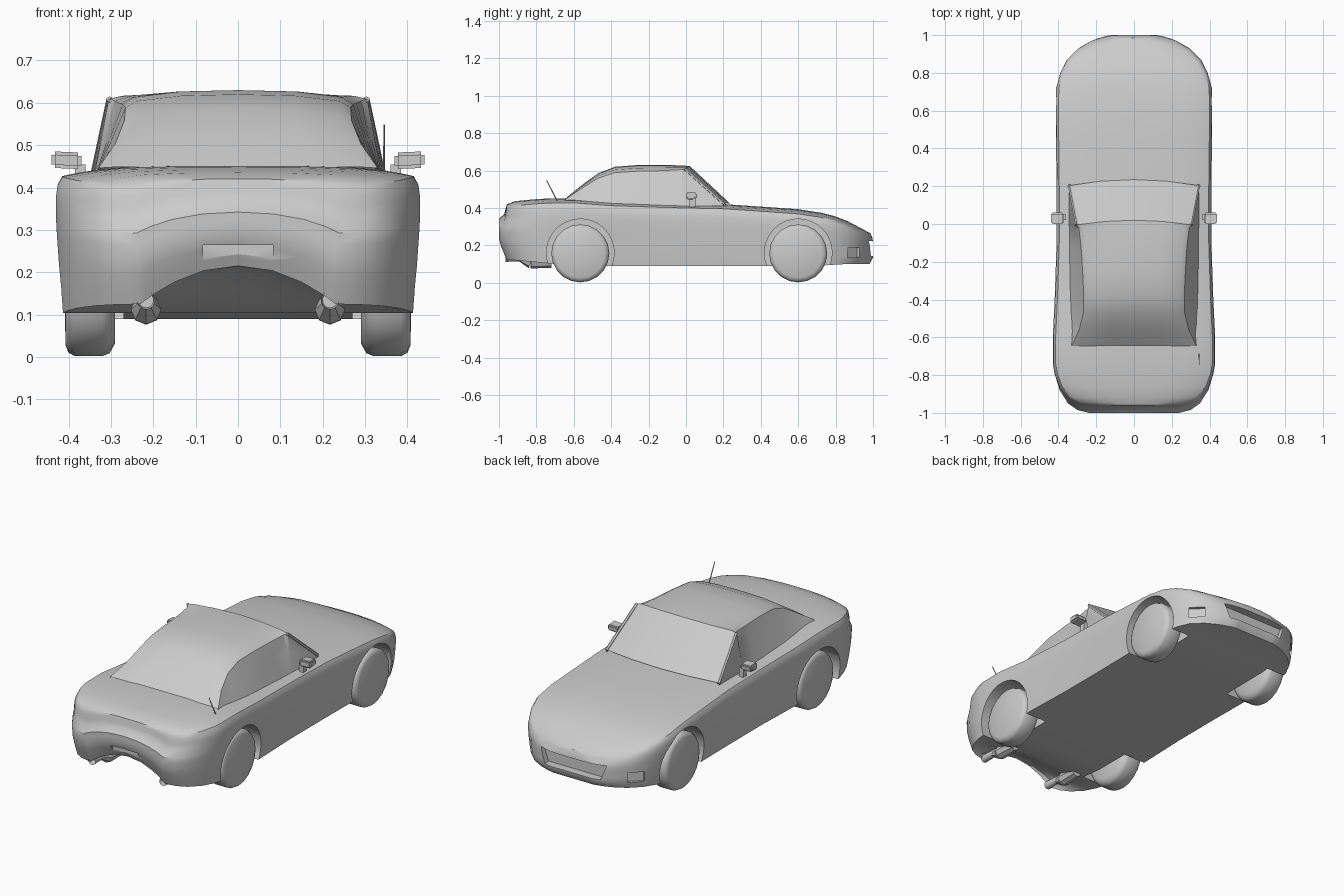
import bpy, bmesh, math
from mathutils import Vector, Matrix

cube = bpy.data.objects.get("Cube")
if cube:
    bpy.data.objects.remove(cube)

GREY = (0.6, 0.6, 0.6, 1)
mat = bpy.data.materials.new("plain grey")
mat.use_nodes = True
mat.diffuse_color = GREY
mat.node_tree.nodes["Principled BSDF"].inputs["Base Color"].default_value = GREY


def finish(bm, name, angle=35):
    bmesh.ops.recalc_face_normals(bm, faces=bm.faces)
    me = bpy.data.meshes.new(name)
    bm.to_mesh(me)
    bm.free()
    me.materials.append(mat)
    ob = bpy.data.objects.new(name, me)
    bpy.context.collection.objects.link(ob)
    smooth(ob, angle)
    return ob


def smooth(ob, angle):
    bpy.ops.object.select_all(action="DESELECT")
    ob.select_set(True)
    bpy.context.view_layer.objects.active = ob
    bpy.ops.object.shade_smooth_by_angle(angle=math.radians(angle))


def interp(table, t):
    for (a, va), (b, vb) in zip(table, table[1:]):
        if t <= b:
            return va + (vb - va) * max(0, (t - a) / (b - a))
    return table[-1][1]


def add_box(bm, centre, size, turn=0):
    m = (Matrix.Translation(centre) @ Matrix.Rotation(turn, 4, "Z")
         @ Matrix.Diagonal((*size, 1)))
    return bmesh.ops.create_cube(bm, size=1, matrix=m)["verts"]


def add_rod(bm, a, b, r1, r2, sides=12):
    a, b = Vector(a), Vector(b)
    d = b - a
    m = Matrix.Translation((a + b) / 2) @ d.to_track_quat("Z", "Y").to_matrix().to_4x4()
    bmesh.ops.create_cone(bm, cap_ends=True, segments=sides, radius1=r1,
                          radius2=r2, depth=d.length, matrix=m)


# Body shell: a box lattice shaped by plan outline, deck line and wall curve
PLAN = [(-1, .24), (-.985, .3), (-.95, .35), (-.88, .395), (-.8, .42), (-.74, .43),
        (-.6, .43), (-.4, .42), (-.1, .41), (.2, .41), (.45, .413), (.6, .415),
        (.72, .412), (.8, .39), (.87, .355), (.93, .295), (.97, .225), (.99, .17), (1, .13)]
DECK = [(-1, .42), (-.95, .435), (-.85, .445), (-.64, .455), (-.4, .437), (-.1, .427),
        (.22, .42), (.6, .393), (.75, .37), (.85, .34), (.95, .29), (1, .265)]
SILL = [(-1, .125), (-.75, .105), (-.6, .09), (.7, .09), (.85, .1), (1, .1)]
WALL = [(0, .96), (.1, .968), (.4, .985), (.7, 1), (.85, 1), (.94, .99), (1, .965)]
TAIL = [(0, .04), (.25, .012), (.4, 0), (.62, 0), (.74, .028), (1, .042)]
NOSE = [(0, -.02), (.2, 0), (.8, 0), (1, -.015)]
LEVELS = [0, .1, .25, .4, .52, .62, .74, .85, .94, 1]
COLS = [-1, -.95, -.85, -.65, -.35, 0, .35, .65, .85, .95, 1]


def body_point(i, j, k):
    (y, w), t, u = PLAN[i], LEVELS[j], COLS[k]
    rise = .09 * min(1, max(0, (-.75 - y) / .22))
    low = interp(SILL, y) + rise * (1 - u * u)
    high = interp(DECK, y) - .025 * u ** 4
    ease = max(0, (abs(y) - .75) / .25)
    shift = interp(TAIL if y < 0 else NOSE, t) * ease
    return (w * u * interp(WALL, t), y + shift, low + (high - low) * t)


bm = bmesh.new()
dims = (len(PLAN), len(LEVELS), len(COLS))
grid = {}


def node(key):
    if key not in grid:
        grid[key] = bm.verts.new(body_point(*key))
    return grid[key]


for axis in range(3):
    a, b = [n for n in range(3) if n != axis]
    for side in (0, dims[axis] - 1):
        for p in range(dims[a] - 1):
            for q in range(dims[b] - 1):
                quad = []
                for dp, dq in ((0, 0), (1, 0), (1, 1), (0, 1)):
                    key = [side] * 3
                    key[a], key[b] = p + dp, q + dq
                    quad.append(node(tuple(key)))
                bm.faces.new(quad)
body = finish(bm, "body")

# Wheel arches, plate recess, grille and lamp openings cut from the body
AXLES = {"rear": -.565, "front": .6}
bm = bmesh.new()
for s in (-1, 1):
    for y in AXLES.values():
        add_rod(bm, (s * .27, y, .16), (s * .6, y, .16), .181, .181, 32)
    add_box(bm, (s * .328, .903, .162), (.085, .05, .055), -s * math.radians(45))
add_box(bm, (0, -1.02, .235), (.165, .09, .06))
grille = add_box(bm, (0, 1, .182), (.4, .09, .08))
for v in grille:
    if v.co.z < .18:
        v.co.x *= .85
cutter = finish(bm, "opening_cutter")
cutter.hide_render = True
mod = body.modifiers.new("openings", "BOOLEAN")
mod.operation, mod.object, mod.solver = "DIFFERENCE", cutter, "EXACT"
bpy.context.view_layer.objects.active = body
bpy.ops.object.modifier_apply(modifier=mod.name)
bpy.data.objects.remove(cutter)
smooth(body, 35)

# Cabin: y, top height, top half width, shoulder height fraction
CABIN = [(.235, .424, .345, .9), (.02, .624, .305, .93), (-.02, .627, .292, .9),
         (-.12, .63, .28, .86), (-.25, .63, .272, .85), (-.38, .62, .266, .85),
         (-.47, .585, .268, .85), (-.56, .52, .29, .85), (-.645, .45, .33, .9)]
bm = bmesh.new()
rows = []
for n, (y, top, w, sh) in enumerate(CABIN):
    base = .41
    h = top - base
    half = [(.343, 0), (w + (.343 - w) * .45, sh * .55), (w, sh),
            (w * .9, (1 + sh) / 2), (w * .5, .985), (0, 1)]
    pts = [(-x, f) for x, f in half] + [(x, f) for x, f in half[-2::-1]]
    bend = .03 if n < 2 else 0
    rows.append([bm.verts.new((x, y - bend * (x / .33) ** 2, base + h * f)) for x, f in pts])
for r, s in zip(rows, rows[1:]):
    for c in range(len(r) - 1):
        bm.faces.new((r[c], r[c + 1], s[c + 1], s[c]))
finish(bm, "cabin", 32)

# Windscreen pillars
bm = bmesh.new()
for s in (-1, 1):
    add_rod(bm, (s * .342, .205, .42), (s * .302, -.005, .608), .009, .009, 6)
finish(bm, "windscreen_pillars")

# Wheels: a turned profile of offset and radius
TYRE = [(.29, .0), (.29, .125), (.303, .148), (.32, .155), (.385, .155),
        (.4, .147), (.407, .13), (.41, .0)]
SIDES = 20
for end, y in AXLES.items():
    for side, s in (("left", 1), ("right", -1)):
        bm = bmesh.new()
        rings = []
        for x, r in TYRE:
            ring = []
            for k in range(SIDES):
                a = 2 * math.pi * k / SIDES
                ring.append(bm.verts.new((s * x, y + r * math.cos(a), .157 + r * math.sin(a))))
            rings.append(ring)
        for p, q in zip(rings, rings[1:]):
            for k in range(SIDES):
                m = (k + 1) % SIDES
                bm.faces.new((p[k], p[m], q[m], q[k]))
        bmesh.ops.remove_doubles(bm, verts=bm.verts, dist=1e-5)
        finish(bm, f"{end}_wheel_{side}", 40)

for side, s in (("left", 1), ("right", -1)):
    # Door mirrors
    bm = bmesh.new()
    shell = add_box(bm, (s * .405, .03, .466), (.07, .06, .04))
    for v in shell:
        if abs(v.co.x) < .4:
            v.co.z -= .003
        if v.co.y > .03:
            v.co.z = .466 + (v.co.z - .466) * .8
    bmesh.ops.bevel(bm, geom=list(bm.edges), offset=.008, segments=2, affect="EDGES")
    add_box(bm, (s * .372, .035, .43), (.025, .03, .05))
    finish(bm, f"mirror_{side}")

    # Exhausts: hollow tip and slanted silencer
    bm = bmesh.new()
    add_rod(bm, (s * .217, -.85, .13), (s * .217, -.965, .134), .017, .022, 14)
    tip = min(bm.faces, key=lambda f: f.calc_center_median().y)
    bmesh.ops.inset_individual(bm, faces=[tip], thickness=.004)
    bmesh.ops.translate(bm, verts=tip.verts, vec=(0, .04, 0))
    add_rod(bm, (s * .217, -.89, .13), (s * .217, -.83, .112), .015, .036, 8)
    add_rod(bm, (s * .217, -.83, .112), (s * .212, -.72, .11), .036, .03, 8)
    finish(bm, f"exhaust_{side}")

# Aerial
bm = bmesh.new()
add_rod(bm, (.345, -.69, .44), (.345, -.745, .548), .003, .002, 6)
finish(bm, "aerial")
